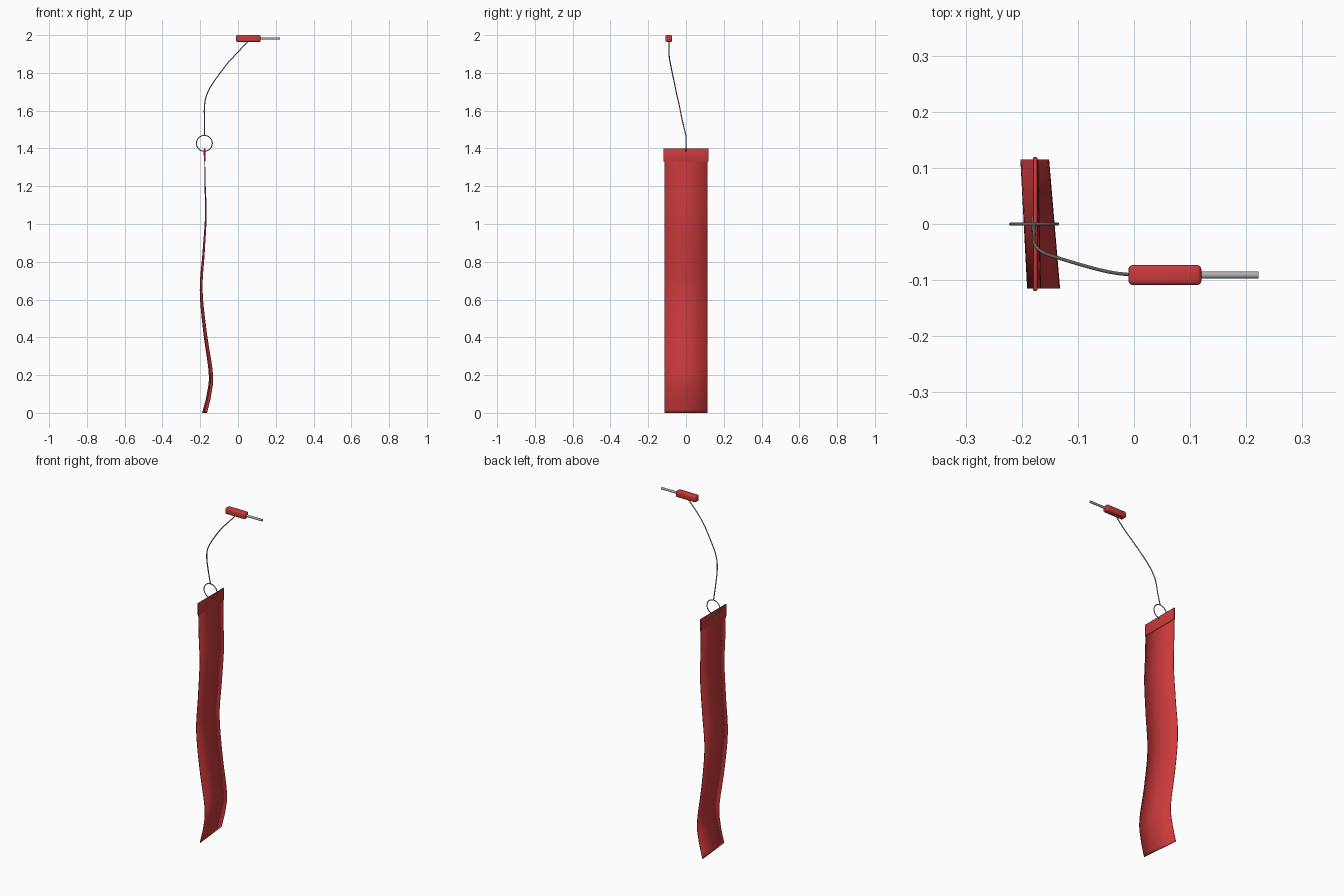
import bpy, bmesh, math
from mathutils import Vector, Matrix

cube = bpy.data.objects.get("Cube")
if cube:
    bpy.data.objects.remove(cube, do_unlink=True)


def material(name, rgb, metallic=0.0):
    m = bpy.data.materials.new(name)
    m.use_nodes = True
    m.diffuse_color = (*rgb, 1)
    m.node_tree.nodes["Principled BSDF"].inputs["Base Color"].default_value = (*rgb, 1)
    return m


red = material("red cloth", (0.6, 0.042, 0.045))
steel = material("steel grey", (0.42, 0.42, 0.42))


def add_object(name, bm, mat):
    mesh = bpy.data.meshes.new(name)
    bmesh.ops.recalc_face_normals(bm, faces=bm.faces)
    bm.to_mesh(mesh)
    bm.free()
    mesh.materials.append(mat)
    ob = bpy.data.objects.new(name, mesh)
    bpy.context.collection.objects.link(ob)
    bpy.ops.object.select_all(action='DESELECT')
    ob.select_set(True)
    bpy.context.view_layer.objects.active = ob
    bpy.ops.object.shade_smooth_by_angle(angle=math.radians(35))
    return ob


def smooth_path(points, steps=8):
    """Catmull-Rom curve through the points."""
    p = [Vector(q) for q in points]
    p = [2 * p[0] - p[1]] + p + [2 * p[-1] - p[-2]]
    out = []
    for a, b, c, d in zip(p, p[1:], p[2:], p[3:]):
        for i in range(steps):
            t = i / steps
            out.append(0.5 * (2 * b + (c - a) * t + (2 * a - 5 * b + 4 * c - d) * t * t
                              + (3 * b - a - 3 * c + d) * t ** 3))
    return out + [p[-2]]


def tube(name, path, radius, mat, closed=False, sides=10):
    bm = bmesh.new()
    rings, n = [], len(path)
    side = None
    for i, p in enumerate(path):
        nxt = path[(i + 1) % n] if closed else path[min(i + 1, n - 1)]
        prv = path[i - 1] if closed else path[max(i - 1, 0)]
        tangent = (nxt - prv).normalized()
        side = tangent.orthogonal() if side is None else side - tangent * side.dot(tangent)
        side.normalize()
        other = tangent.cross(side)
        angles = [2 * math.pi * k / sides for k in range(sides)]
        rings.append([bm.verts.new(p + radius * (side * math.cos(a) + other * math.sin(a)))
                      for a in angles])
    for a, b in zip(rings, rings[1:] + rings[:1] if closed else rings[1:]):
        for k in range(sides):
            j = (k + 1) % sides
            bm.faces.new((a[k], a[j], b[j], b[k]))
    if not closed:
        bm.faces.new(rings[0])
        bm.faces.new(rings[-1])
    return add_object(name, bm, mat)


def circle(center, radius, u, v, count=40):
    angles = [2 * math.pi * i / count for i in range(count)]
    return [Vector(center) + radius * (Vector(u) * math.cos(a) + Vector(v) * math.sin(a))
            for a in angles]


def rounded_box(name, center, size, bevel, segments, mat):
    bm = bmesh.new()
    bmesh.ops.create_cube(bm, size=1, matrix=Matrix.Translation(center) @ Matrix.Diagonal((*size, 1)))
    bmesh.ops.bevel(bm, geom=bm.edges[:], offset=bevel, segments=segments,
                    affect='EDGES', profile=0.5)
    return add_object(name, bm, mat)


# Wavy cloth ribbon, twisting slightly toward its lower end
wave = [(-.177, 1.39), (-.174, 1.2), (-.170, 1.05), (-.182, .85), (-.195, .65),
        (-.175, .43), (-.144, .21), (-.153, .1), (-.177, 0)]
half = 0.115
bm = bmesh.new()
rows = []
for p in smooth_path([(x, 0, z) for x, z in wave], 6):
    twist = 0.07 * (1.4 - p.z)
    rows.append([bm.verts.new((p.x - y * twist, y, p.z)) for y in (-half, 0, half)])
for a, b in zip(rows, rows[1:]):
    for k in range(2):
        bm.faces.new((a[k], a[k + 1], b[k + 1], b[k]))
ribbon = add_object("ribbon", bm, red)
solid = ribbon.modifiers.new("thickness", 'SOLIDIFY')
solid.thickness = 0.003
solid.offset = 0

# Folded hem at the top of the ribbon, with a metal eyelet
rounded_box("ribbon_hem", (-.176, 0, 1.365), (.008, .238, .07), .002, 2, red)
tube("eyelet", circle((-.180, 0, 1.377), .012, (0, 1, 0), (0, 0, 1), 24), .003, steel, True)

# Split ring and cable
tube("ring", circle((-.178, 0, 1.427), .042, (1, 0, 0), (0, 0, 1)), .0027, steel, True)
cable = [(-.178, 0, 1.467), (-.178, -.02, 1.55), (-.177, -.036, 1.63), (-.163, -.050, 1.69),
         (-.13, -.062, 1.75), (-.06, -.082, 1.845), (-.01, -.09, 1.90), (.055, -.091, 1.97)]
tube("cable", smooth_path(cable), .003, steel)

# Grip and locking pin
rounded_box("pin_grip", (.055, -.091, 1.982), (.13, .036, .036), .008, 3, red)
tube("pin", [Vector((x, -.091, 1.982)) for x in (.11, .222)], .0065, steel, sides=16)
